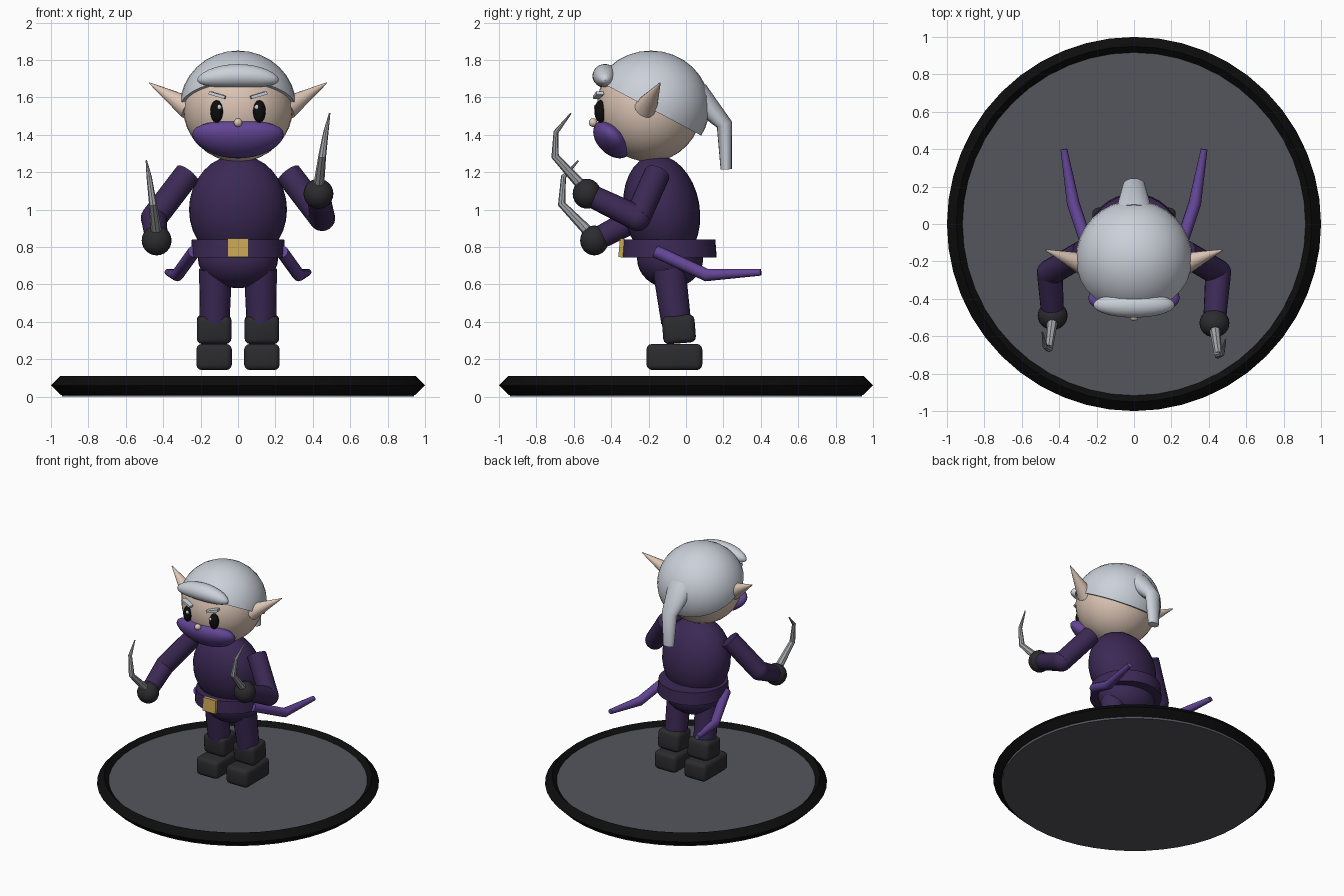
import bpy, bmesh, math
from mathutils import Vector, Matrix, Euler

if "Cube" in bpy.data.objects:
    bpy.data.objects.remove(bpy.data.objects["Cube"])


def material(name, r, g, b):
    m = bpy.data.materials.new(name)
    m.diffuse_color = (r, g, b, 1)
    m.use_nodes = True
    m.node_tree.nodes["Principled BSDF"].inputs["Base Color"].default_value = m.diffuse_color
    return m


BLACK = material("black", .004, .004, .004)
GREY = material("slate grey", .09, .093, .108)
DARK = material("dark purple", .044, .022, .09)
VIOLET = material("violet", .125, .06, .30)
SKIN = material("skin", .73, .57, .47)
HAIR = material("silver hair", .60, .64, .70)
BOOT = material("charcoal", .025, .025, .029)
GOLD = material("gold", .58, .38, .09)
STEEL = material("steel", .36, .37, .39)


def finish(name, bm, mat, angle=35):
    bmesh.ops.recalc_face_normals(bm, faces=bm.faces)
    me = bpy.data.meshes.new(name)
    bm.to_mesh(me)
    bm.free()
    me.materials.append(mat)
    me.shade_smooth()
    me.set_sharp_from_angle(angle=math.radians(angle))
    ob = bpy.data.objects.new(name, me)
    bpy.context.collection.objects.link(ob)
    return ob


def placed(loc, rot=(0, 0, 0), size=(1, 1, 1)):
    return Matrix.LocRotScale(Vector(loc), Euler(rot), Vector(size))


def ball(name, loc, radii, mat, rot=(0, 0, 0), bend=0, seg=32, cut=None):
    """Ellipsoid; bend lifts the ends, cut keeps the side a plane faces."""
    bm = bmesh.new()
    bmesh.ops.create_uvsphere(bm, u_segments=seg, v_segments=seg // 2, radius=1)
    bm.transform(placed(loc, rot, radii))
    for v in bm.verts:
        v.co.z += bend * v.co.x ** 2
    if cut:
        geom = bm.verts[:] + bm.edges[:] + bm.faces[:]
        bmesh.ops.bisect_plane(bm, geom=geom, plane_co=cut[0], plane_no=cut[1],
                               clear_inner=True)
        bmesh.ops.holes_fill(bm, edges=[e for e in bm.edges if e.is_boundary])
    return finish(name, bm, mat)


def box(name, loc, size, mat, rot=(0, 0, 0), bevel=0):
    bm = bmesh.new()
    bmesh.ops.create_cube(bm, size=1)
    bm.transform(Matrix.Diagonal((*size, 1)))
    if bevel:
        bmesh.ops.bevel(bm, geom=bm.edges[:], offset=bevel, segments=3,
                        profile=.5, affect='EDGES')
    bm.transform(placed(loc, rot))
    return finish(name, bm, mat)


def tube(name, pts, radii, mat, sides=16, wide=1.0, angle=35):
    """Tapered tube through points; wide stretches its section sideways."""
    bm = bmesh.new()
    pts = [Vector(p) for p in pts]
    dirs = [(b - a).normalized() for a, b in zip(pts, pts[1:])]
    rings = []
    for i, (p, r) in enumerate(zip(pts, radii)):
        t = (dirs[max(i - 1, 0)] + dirs[min(i, len(dirs) - 1)]).normalized()
        side = (Vector((1, 0, 0)) - t * t.x).normalized()
        up = t.cross(side)
        rings.append([bm.verts.new(p + r * (side * wide * math.cos(a) + up * math.sin(a)))
                      for a in (math.tau * k / sides for k in range(sides))])
    for lo, hi in zip(rings, rings[1:]):
        for k in range(sides):
            n = (k + 1) % sides
            bm.faces.new((lo[k], lo[n], hi[n], hi[k]))
    bm.faces.new(rings[0])
    bm.faces.new(rings[-1])
    return finish(name, bm, mat, angle)


# Round stand: slate disc inside a diamond-section rim
tube("stand_disc", [(0, 0, 0), (0, 0, .077)], [.94, .94], GREY, 48)
bpy.ops.mesh.primitive_torus_add(major_segments=48, minor_segments=4,
                                 major_radius=.95, minor_radius=.05, location=(0, 0, .06))
rim = bpy.context.object
rim.name = "stand_rim"
rim.data.materials.append(BLACK)
rim.data.shade_smooth()
rim.data.set_sharp_from_angle(angle=math.radians(35))

# Trunk, belt and buckle
ball("torso", (0, -.13, 1.0), (.262, .203, .295), DARK, (math.radians(10), 0, 0))
ball("hips", (0, -.085, .74), (.215, .177, .16), DARK)
tube("belt", [(0, -.09, .745), (0, -.09, .84)], [.254, .247], DARK, 32)
box("buckle", (0, -.345, .795), (.11, .025, .1), GOLD, (math.radians(-5), 0, 0))

# Head, hair cap, fringe and ponytail
ball("head", (0, -.195, 1.55), (.295, .282, .295), SKIN)
ball("hair_cap", (0, -.188, 1.55), (.312, .315, .30), HAIR,
     cut=((0, -.2, 1.545), (0, .53, 1)))
ball("fringe", (0, -.433, 1.715), (.218, .067, .063), HAIR, bend=-.45)
tube("ponytail", [(0, .05, 1.62), (0, .205, 1.455), (0, .215, 1.215)],
     [.075, .043, .03], HAIR, 16, 1.4)

# Face mask and nose
ball("mask", (0, -.395, 1.375), (.245, .12, .078), VIOLET, (math.radians(-45), 0, 0), bend=.45)
ball("nose", (0, -.497, 1.465), (.023, .023, .023), SKIN, seg=16)

# Paired parts
for s, side in ((-1, "left"), (1, "right")):
    # Eyes, brows and ears
    ball(f"{side}_eye", (s * .114, -.457, 1.525), (.034, .033, .06), BLACK, (0, 0, s * .3), seg=24)
    ball(f"{side}_eye_glint", (s * .1, -.483, 1.548), (.012, .01, .014), HAIR, seg=12)
    box(f"{side}_brow", (s * .11, -.468, 1.612), (.09, .04, .017), HAIR, (0, -s * .28, s * .2))
    tube(f"{side}_ear", [(s * .265, -.215, 1.545), (s * .475, -.138, 1.678)],
         [.062, .003], SKIN, 16)

    # Legs and boots
    tube(f"{side}_leg", [(s * .12, -.09, .68), (s * .125, -.053, .40)], [.088, .08], DARK, 20)
    box(f"{side}_boot_shaft", (s * .128, -.038, .36), (.185, .175, .15), BOOT, (.08, 0, 0), .03)
    box(f"{side}_boot_foot", (s * .128, -.062, .212), (.19, .298, .14), BOOT, (0, 0, 0), .03)

    # Sash tails trailing backwards
    tube(f"{side}_sash_tail",
         [(s * .235, -.16, .775), (s * .325, .11, .65), (s * .375, .4, .665)],
         [.034, .034, .018], VIOLET, 12)

# Arms and curved blades: the right hand is raised higher
arms = {
    "left": (-1, (.435, -.49, .835),
             [(.435, -.51, .87), (.455, -.665, 1.03), (.475, -.655, 1.175), (.49, -.575, 1.262)]),
    "right": (1, (.43, -.53, 1.085),
              [(.43, -.545, 1.115), (.45, -.70, 1.285), (.47, -.695, 1.415), (.49, -.615, 1.515)]),
}
for side, (s, hand, blade) in arms.items():
    def flip(p):
        return (s * p[0], p[1], p[2])
    shoulder, elbow, hand = flip((.27, -.155, 1.19)), flip((.45, -.26, .955)), flip(hand)
    tube(f"{side}_upper_arm", [shoulder, elbow], [.07, .07], DARK, 20)
    ball(f"{side}_elbow", elbow, (.07, .07, .07), DARK, seg=20)
    tube(f"{side}_forearm", [elbow, hand], [.069, .06], DARK, 20)
    ball(f"{side}_hand", hand, (.08, .076, .08), BOOT, seg=24)
    tube(f"{side}_blade", [flip(p) for p in blade], [.03, .021, .014, .004], STEEL, 8, angle=30)
